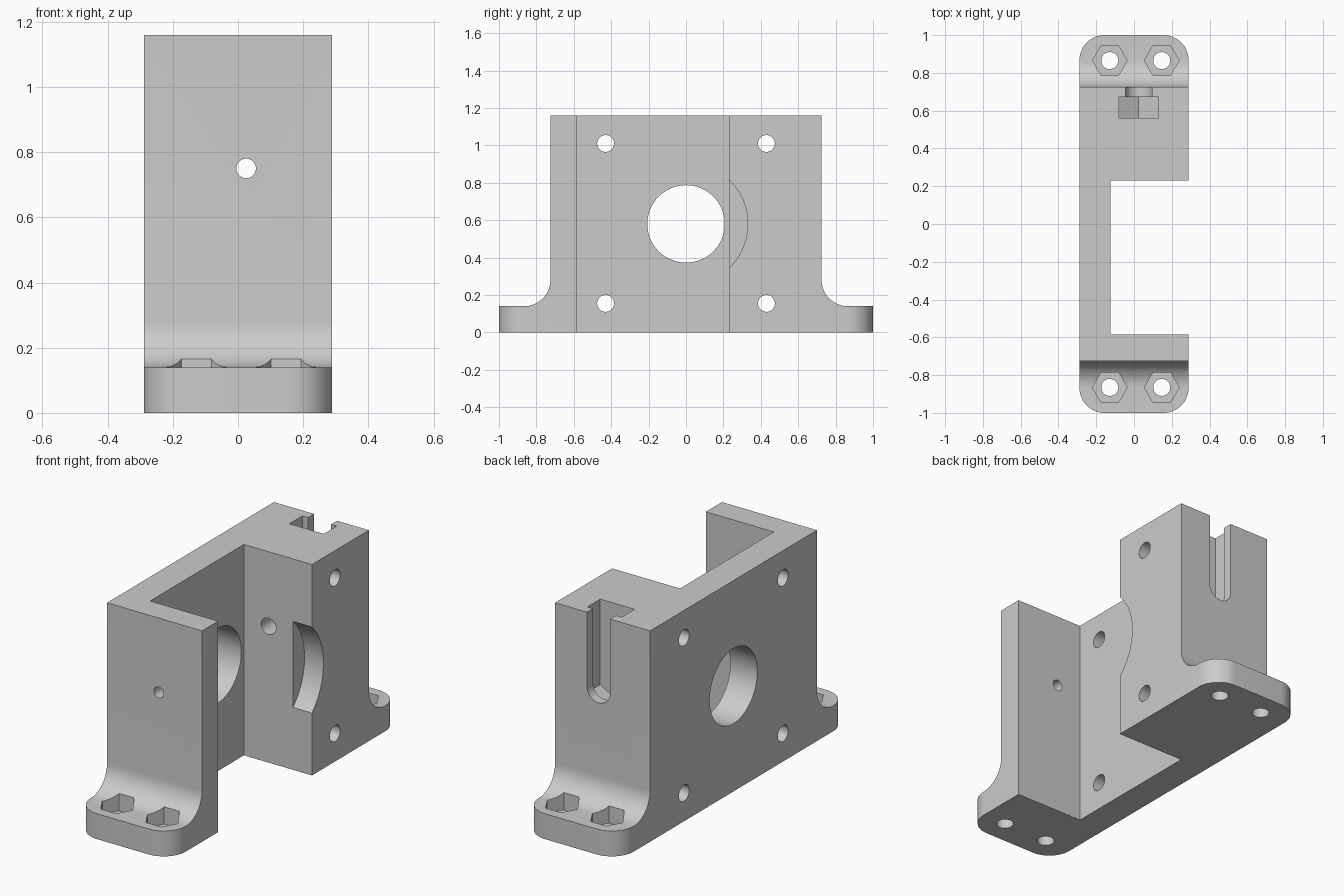
import bpy, bmesh
from math import cos, sin, radians

cube = bpy.data.objects.get("Cube")
if cube:
    bpy.data.objects.remove(cube, do_unlink=True)

# Main dimensions
HALF_W, HALF_D, HALF_L = 0.289, 0.725, 1.0
HEIGHT, FOOT_H, FILLET = 1.16, 0.14, 0.14
BORE_Z, SCREW_X, SCREW_Z = 0.58, 0.025, 0.75

grey = bpy.data.materials.new("plain grey")
grey.use_nodes = True
grey.diffuse_color = (0.6, 0.6, 0.6, 1)
grey.node_tree.nodes["Principled BSDF"].inputs["Base Color"].default_value = (0.6, 0.6, 0.6, 1)


def arc(cu, cv, r, start, end, n):
    """Points along an arc, both ends included."""
    angles = [radians(start + (end - start) * i / n) for i in range(n + 1)]
    return [(cu + r * cos(a), cv + r * sin(a)) for a in angles]


def circle(cu, cv, r, n=48):
    return arc(cu, cv, r, 0, 360, n)[:-1]


def prism(name, points, axis, lo, hi):
    """Extrude a closed profile along an axis from lo to hi."""
    place = {"x": lambda u, v, t: (t, u, v),
             "y": lambda u, v, t: (u, t, v),
             "z": lambda u, v, t: (u, v, t)}[axis]
    bm = bmesh.new()
    ends = [[bm.verts.new(place(u, v, t)) for u, v in points] for t in (lo, hi)]
    n = len(points)
    bm.faces.new(ends[0])
    bm.faces.new(ends[1])
    for i in range(n):
        j = (i + 1) % n
        bm.faces.new((ends[0][i], ends[0][j], ends[1][j], ends[1][i]))
    bmesh.ops.recalc_face_normals(bm, faces=bm.faces)
    mesh = bpy.data.meshes.new(name)
    bm.to_mesh(mesh)
    bm.free()
    mesh.materials.append(grey)
    obj = bpy.data.objects.new(name, mesh)
    bpy.context.collection.objects.link(obj)
    return obj


# Bracket body: side profile with feet and fillets
half = [(HALF_L, 0), (HALF_L, FOOT_H)]
half += arc(HALF_D + FILLET, FOOT_H + FILLET, FILLET, 270, 180, 12)
half += [(HALF_D, HEIGHT)]
profile = half + [(-y, z) for y, z in reversed(half)]
body = prism("motor_bracket", profile, "x", -HALF_W, HALF_W)

# Rounded foot corners
bm = bmesh.new()
bm.from_mesh(body.data)
corners = [e for e in bm.edges
           if all(abs(v.co.y) > HALF_L - 0.001 for v in e.verts)
           and abs(e.verts[0].co.z - e.verts[1].co.z) > 0.1]
bmesh.ops.bevel(bm, geom=corners, offset=0.133, offset_type="OFFSET",
                segments=12, profile=0.5, affect="EDGES")
bm.to_mesh(body.data)
bm.free()

cutters = []


def cut(name, points, axis, lo, hi):
    cutters.append(prism(name, points, axis, lo, hi))


# Side pocket, central bore and round recess
cut("pocket_cutter", [(-0.125, -0.585), (1, -0.585), (1, 0.23), (-0.125, 0.23)], "z", -0.5, 1.5)
cut("bore_cutter", circle(0, BORE_Z, 0.207, 64), "x", -0.5, 0.5)
cut("recess_cutter", circle(0, BORE_Z, 0.33, 96), "x", 0.174, 0.5)

# Mounting holes through the side
for y in (-0.43, 0.43):
    for z in (0.155, 1.01):
        cut("mounting_hole_cutter", circle(y, z, 0.045), "x", -0.5, 0.5)

# Foot holes with hexagonal nut pockets
for x in (-0.128, 0.147):
    for y in (-0.865, 0.865):
        cut("foot_hole_cutter", circle(x, y, 0.045), "z", -0.5, 0.5)
        cut("foot_nut_cutter", circle(x, y, 0.092, 6), "z", 0.07, 0.5)

# Tensioning screw holes and the captive nut slot at the back
cut("front_screw_cutter", circle(SCREW_X, SCREW_Z, 0.03), "y", -1.2, -0.4)
cut("rear_screw_cutter", circle(SCREW_X, SCREW_Z, 0.045), "y", 0.1, 0.6)
for name, r, start, end, n, lo, hi in (
        ("nut_slot_cutter", 0.121, 210, 330, 2, 0.56, 0.673),
        ("screw_slot_cutter", 0.07, 180, 360, 24, 0.62, 1.2)):
    bottom = arc(SCREW_X, SCREW_Z, r, start, end, n)
    cut(name, bottom + [(bottom[-1][0], 1.5), (bottom[0][0], 1.5)], "y", lo, hi)

# Apply every cut
bpy.ops.object.select_all(action="DESELECT")
bpy.context.view_layer.objects.active = body
body.select_set(True)
for cutter in cutters:
    mod = body.modifiers.new(cutter.name, "BOOLEAN")
    mod.operation = "DIFFERENCE"
    mod.solver = "EXACT"
    mod.object = cutter
    bpy.ops.object.modifier_apply(modifier=mod.name)
    bpy.data.objects.remove(cutter, do_unlink=True)

bpy.ops.object.shade_smooth_by_angle(angle=radians(30))
